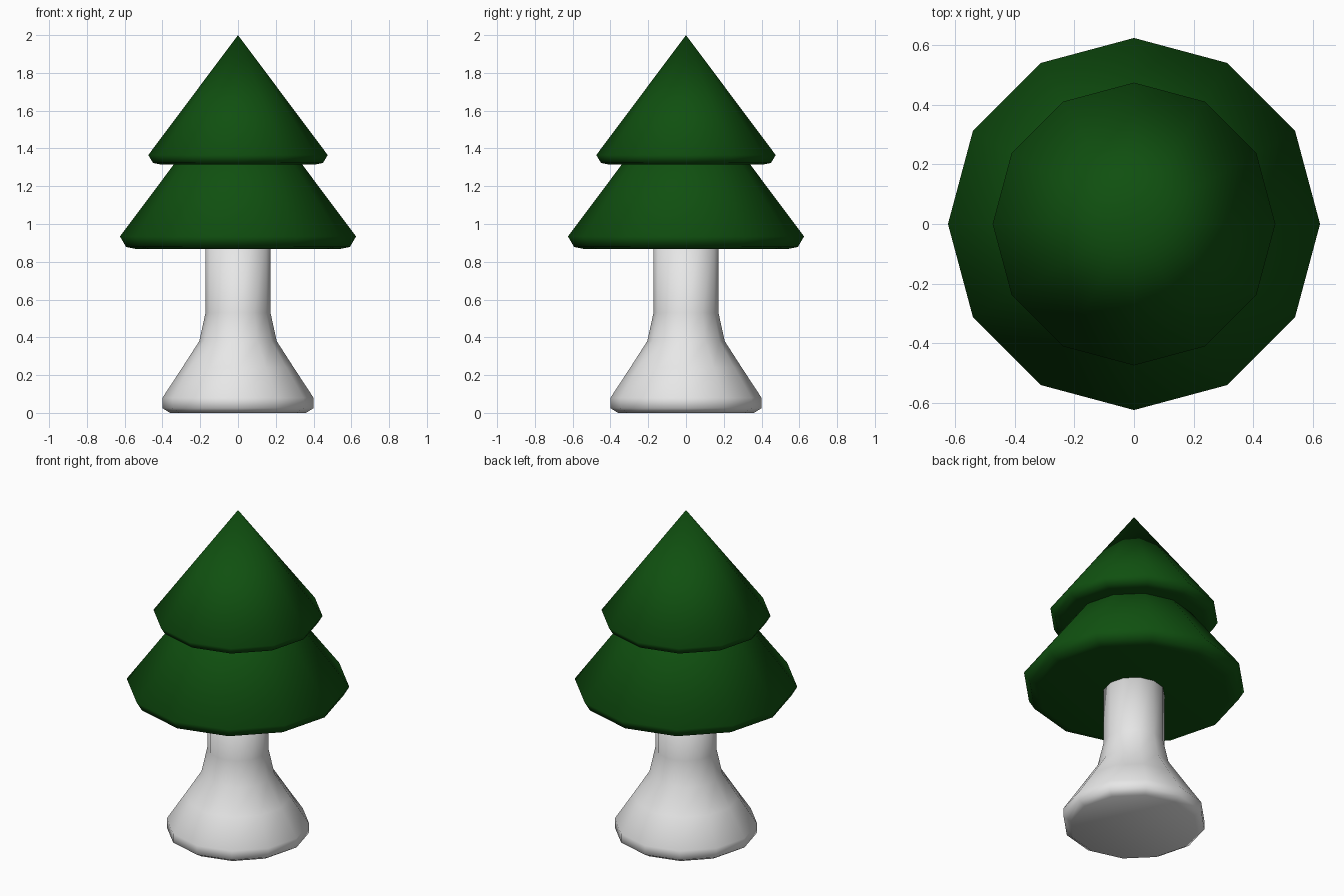
import bpy
import bmesh
import math

if "Cube" in bpy.data.objects:
    bpy.data.objects.remove(bpy.data.objects["Cube"])

SIDES = 12


def material(name, color):
    m = bpy.data.materials.new(name)
    m.diffuse_color = (*color, 1.0)
    m.use_nodes = True
    m.node_tree.nodes["Principled BSDF"].inputs["Base Color"].default_value = m.diffuse_color
    return m


def lathe(name, profile, mat, z=0.0, scale=1.0, sharp_angle=180):
    """Spin a bottom-to-top (radius, height) profile; radius 0 is an apex."""
    bm = bmesh.new()
    rings = []
    for r, h in profile:
        n = SIDES if r > 0 else 1
        rings.append([bm.verts.new((scale * r * math.cos(math.tau * i / SIDES),
                                    scale * r * math.sin(math.tau * i / SIDES),
                                    z + scale * h)) for i in range(n)])
    for a, b in zip(rings, rings[1:]):
        for i in range(SIDES):
            j = (i + 1) % SIDES
            if len(b) == 1:
                bm.faces.new((a[i], a[j], b[0]))
            else:
                bm.faces.new((a[i], a[j], b[j], b[i]))
    for ring, top in ((rings[0], False), (rings[-1], True)):
        if len(ring) > 1:
            bm.faces.new(ring if top else ring[::-1])
    for f in bm.faces:
        f.smooth = True
    for e in bm.edges:
        if e.calc_face_angle(0) > math.radians(sharp_angle):
            e.smooth = False
    me = bpy.data.meshes.new(name)
    bm.to_mesh(me)
    bm.free()
    me.materials.append(mat)
    ob = bpy.data.objects.new(name, me)
    bpy.context.collection.objects.link(ob)
    return ob


green = material("dark green", (0.005, 0.08, 0.005))
white = material("pale trunk", (0.8, 0.8, 0.8))

# Flared trunk, running up into the foliage
lathe("trunk", [(0.36, 0.0), (0.40, 0.025), (0.40, 0.08), (0.295, 0.24),
                (0.205, 0.38), (0.172, 0.53), (0.172, 0.95)], white,
      sharp_angle=50)

# Two foliage cones with rounded rims; the lower is a larger copy
cone = [(0.41, 0.0), (0.45, 0.008), (0.475, 0.05), (0.0, 0.685)]
lathe("lower_foliage", cone, green, z=0.868, scale=1.316)
lathe("upper_foliage", cone, green, z=1.315)
